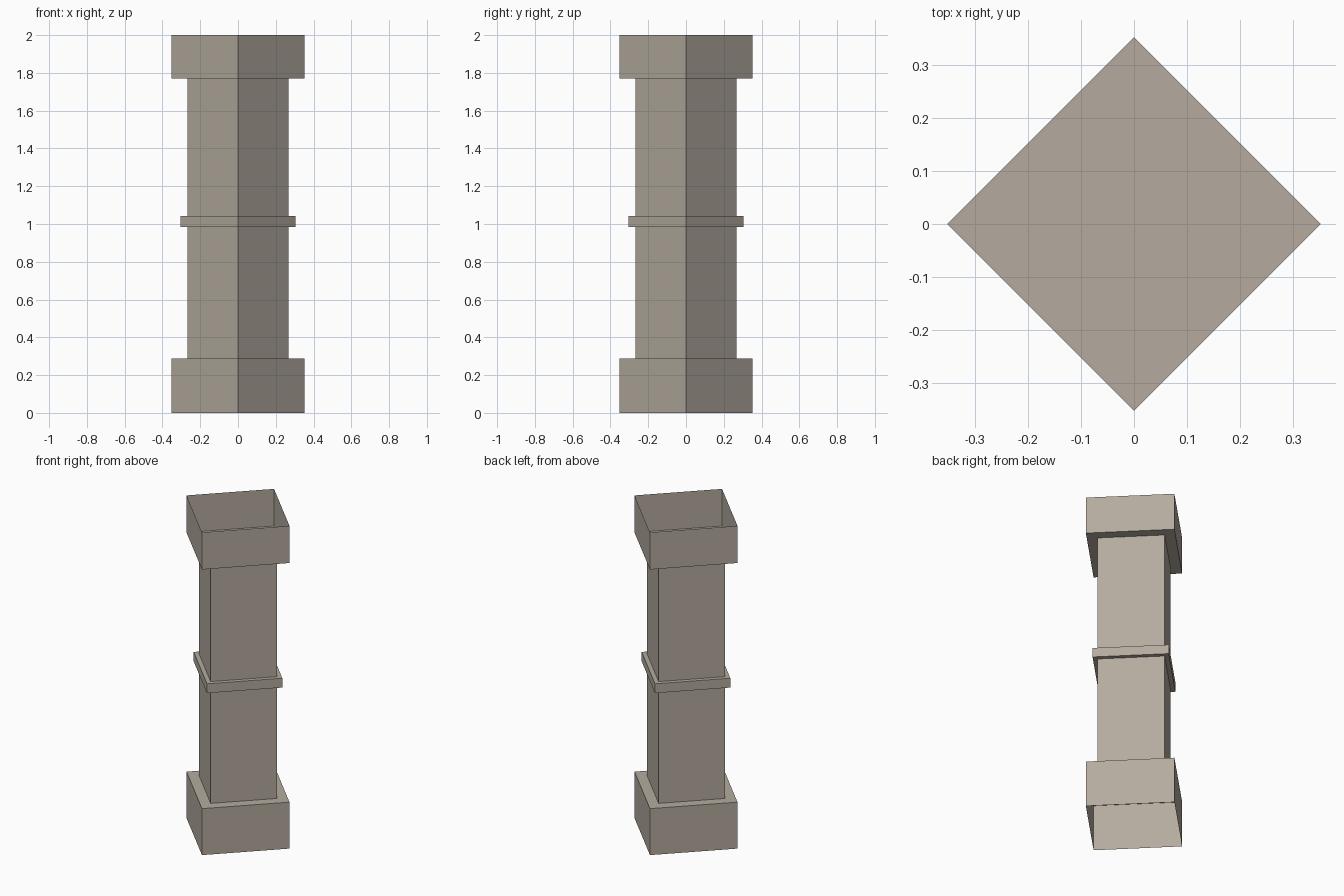
import bpy, bmesh, math

if "Cube" in bpy.data.objects:
    bpy.data.objects.remove(bpy.data.objects["Cube"])

stone = bpy.data.materials.new("warm grey stone")
stone.diffuse_color = (0.46, 0.41, 0.35, 1)
stone.use_nodes = True
stone.node_tree.nodes["Principled BSDF"].inputs["Base Color"].default_value = stone.diffuse_color


def square_block(name, radius, z0, z1, top=False, bottom=False):
    """Diamond-turned square tube with optional end faces."""
    bm = bmesh.new()
    rings = [[bm.verts.new((radius * math.cos(i * math.pi / 2),
                            radius * math.sin(i * math.pi / 2), z))
              for i in range(4)] for z in (z0, z1)]
    lo, hi = rings
    for i in range(4):
        j = (i + 1) % 4
        bm.faces.new((lo[i], lo[j], hi[j], hi[i]))
    if top:
        bm.faces.new(hi)
    if bottom:
        bm.faces.new(lo[::-1])
    mesh = bpy.data.meshes.new(name)
    bm.to_mesh(mesh)
    bm.free()
    mesh.materials.append(stone)
    obj = bpy.data.objects.new(name, mesh)
    bpy.context.collection.objects.link(obj)
    return obj


# Plinth is open underneath, capital is open on top
square_block("plinth", 0.353, 0.0, 0.288, top=True)
square_block("lower_shaft", 0.268, 0.288, 0.985)
square_block("collar", 0.304, 0.985, 1.043, top=True, bottom=True)
square_block("upper_shaft", 0.268, 1.043, 1.77)
square_block("capital", 0.353, 1.77, 2.0, bottom=True)
